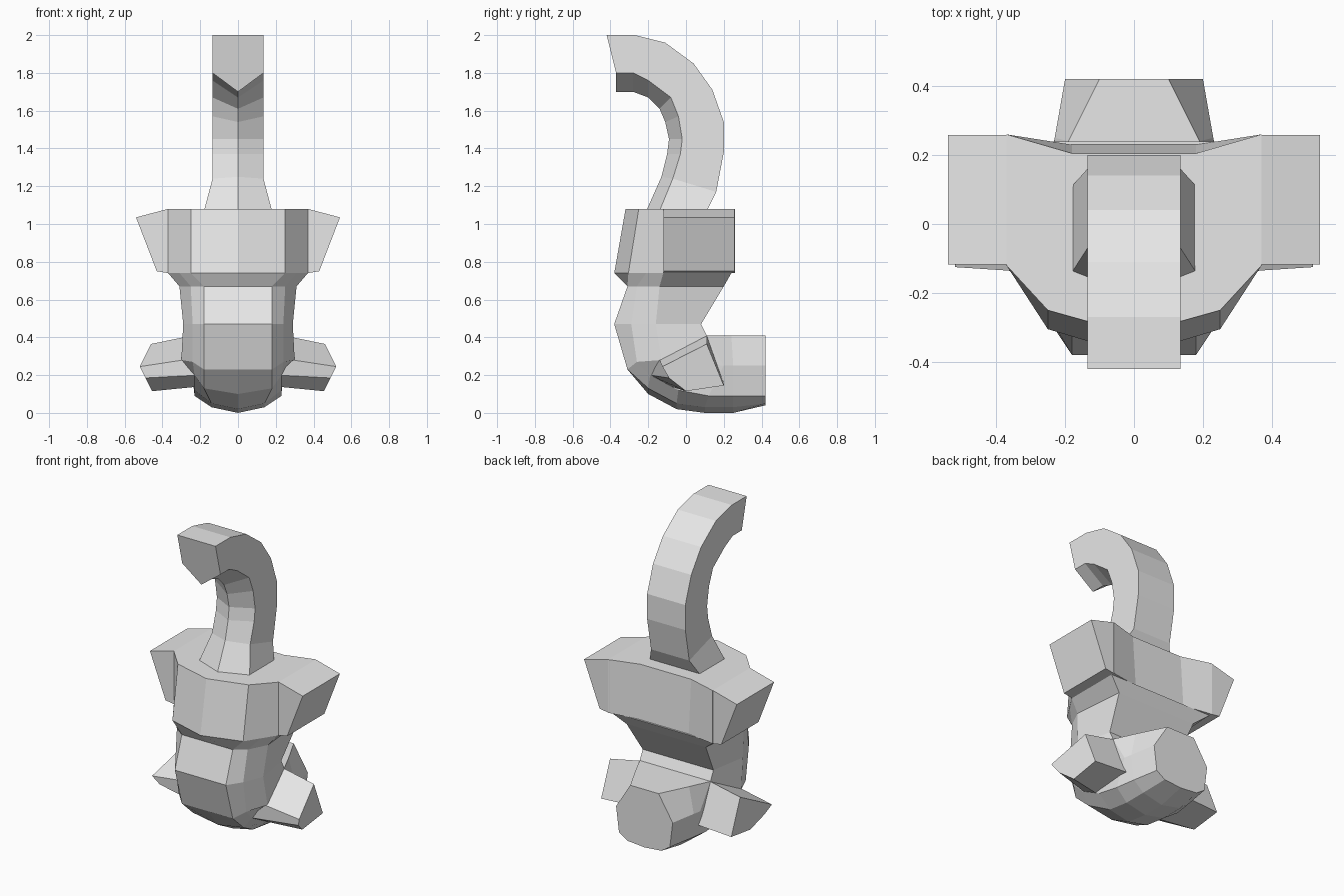
import bpy
import bmesh

# Start from an empty scene
default_cube = bpy.data.objects.get("Cube")
if default_cube:
    bpy.data.objects.remove(default_cube, do_unlink=True)

# One plain grey for the whole figure
GREY = (0.8, 0.8, 0.8, 1)
grey = bpy.data.materials.new("plain_grey")
grey.use_nodes = True
grey.diffuse_color = GREY
grey.node_tree.nodes["Principled BSDF"].inputs["Base Color"].default_value = GREY


def symmetric(half_ring):
    """Close a half ring by reflecting its points across the middle plane."""
    reflected = [(-x, y, z) for x, y, z in reversed(half_ring) if x]
    return list(half_ring) + reflected


def loft(name, rings, mirrored=False):
    """Skin a series of closed rings, cap both ends and keep flat facets."""
    mesh = bpy.data.meshes.new(name)
    bm = bmesh.new()
    loops = [[bm.verts.new(point) for point in ring] for ring in rings]
    for lower, upper in zip(loops, loops[1:]):
        count = len(lower)
        for i in range(count):
            j = (i + 1) % count
            bm.faces.new((lower[i], lower[j], upper[j], upper[i]))
    bm.faces.new(loops[0])
    bm.faces.new(loops[-1])
    bmesh.ops.remove_doubles(bm, verts=bm.verts[:], dist=0.001)
    bmesh.ops.recalc_face_normals(bm, faces=bm.faces[:])
    bm.to_mesh(mesh)
    bm.free()
    mesh.materials.append(grey)
    part = bpy.data.objects.new(name, mesh)
    bpy.context.collection.objects.link(part)
    if mirrored:
        modifier = part.modifiers.new("other_side", "MIRROR")
        modifier.use_axis[0] = True
    return part


# Hooked neck: back edge, side edge and front ridge, each as (y, z)
neck_path = [
    ((.11, 1.07), (-.14, 1.07), (-.21, 1.07)),
    ((.16, 1.17), (-.07, 1.24), (-.13, 1.25)),
    ((.2, 1.38), (-.03, 1.37), (-.1, 1.37)),
    ((.2, 1.54), (-.02, 1.45), (-.09, 1.45)),
    ((.14, 1.71), (-.04, 1.57), (-.11, 1.54)),
    ((.04, 1.85), (-.08, 1.67), (-.14, 1.61)),
    ((-.11, 1.96), (-.2, 1.76), (-.2, 1.67)),
    ((-.27, 2), (-.28, 1.8), (-.28, 1.7)),
    ((-.42, 2), (-.37, 1.8), (-.37, 1.7)),
]
neck_rings = []
for index, (back, side, ridge) in enumerate(neck_path):
    width = .135 if index else .18
    neck_rings.append(symmetric([(0, *ridge), (width, *side), (width, *back)]))
loft("hooked_neck", neck_rings)

# Chest block, wider in front at its lower edge
CHEST_LOW, CHEST_TOP = .74, 1.08


def chest_ring(z, middle, front, back):
    return symmetric([
        (0, middle, z), (.25, front, z), (.37, -.12, z), (.37, .26, z), (.18, back, z),
    ])


loft("chest", [
    chest_ring(CHEST_LOW, -.38, -.305, .23),
    chest_ring(CHEST_TOP, -.32, -.25, .205),
])


# Shoulder stubs, cut off at a slant
def shoulder_ring(x_low, z_low, x_top, z_top):
    front, back = -.118, .258
    return [
        (x_low, front, z_low), (x_low, back, z_low),
        (x_top, back, z_top), (x_top, front, z_top),
    ]


loft("shoulder", [
    shoulder_ring(.36, CHEST_LOW, .36, CHEST_TOP),
    shoulder_ring(.37, CHEST_LOW, .37, CHEST_TOP),
    shoulder_ring(.43, .75, .54, 1.035),
], mirrored=True)

# Belly bending round into the rear stub: keel, panel, flank, side, back
hip = (.25, .11, .41)
body_halves = [
    [(0, -.38, .74), (.25, -.305, .74), (.31, -.21, .74), (.37, -.12, .74), (.37, .24, .74)],
    [(0, -.31, .67), (.18, -.31, .67), (.25, -.26, .67), (.31, -.14, .67), (.28, .2, .67)],
    [(0, -.38, .47), (.18, -.38, .47), (.24, -.29, .47), (.29, -.16, .47), (.25, .08, .47)],
    [(0, -.31, .23), (.18, -.31, .23), (.24, -.26, .27), (.3, -.13, .28), hip],
    [(0, -.2, .1), (.18, -.2, .13), (.23, -.19, .2), (.28, -.08, .26), hip],
    [(0, -.05, .02), (.14, -.05, .05), (.23, -.04, .12), (.25, .02, .27), hip],
    [(0, .1, 0), (.14, .1, .03), (.23, .12, .09), (.24, .2, .25), hip],
    [(0, .25, 0), (.14, .25, .03), (.21, .25, .09), (.23, .25, .25), (.19, .24, .41)],
    [(0, .42, .04), (.12, .42, .05), (.18, .42, .09), (.2, .42, .25), (.1, .42, .41)],
]
loft("belly_and_rear_stub", [symmetric(half) for half in body_halves])

# Short leg stubs splayed out from the hips
leg_root = [(.24, .11, .41), (.29, -.14, .28), (.21, -.19, .2), (.2, -.08, .14), (.2, .2, .16)]
leg_end = [(.46, .11, .365), (.52, -.125, .245), (.49, -.09, .185), (.455, 0, .115), (.46, .2, .145)]
loft("leg_stub", [leg_root, leg_end], mirrored=True)
